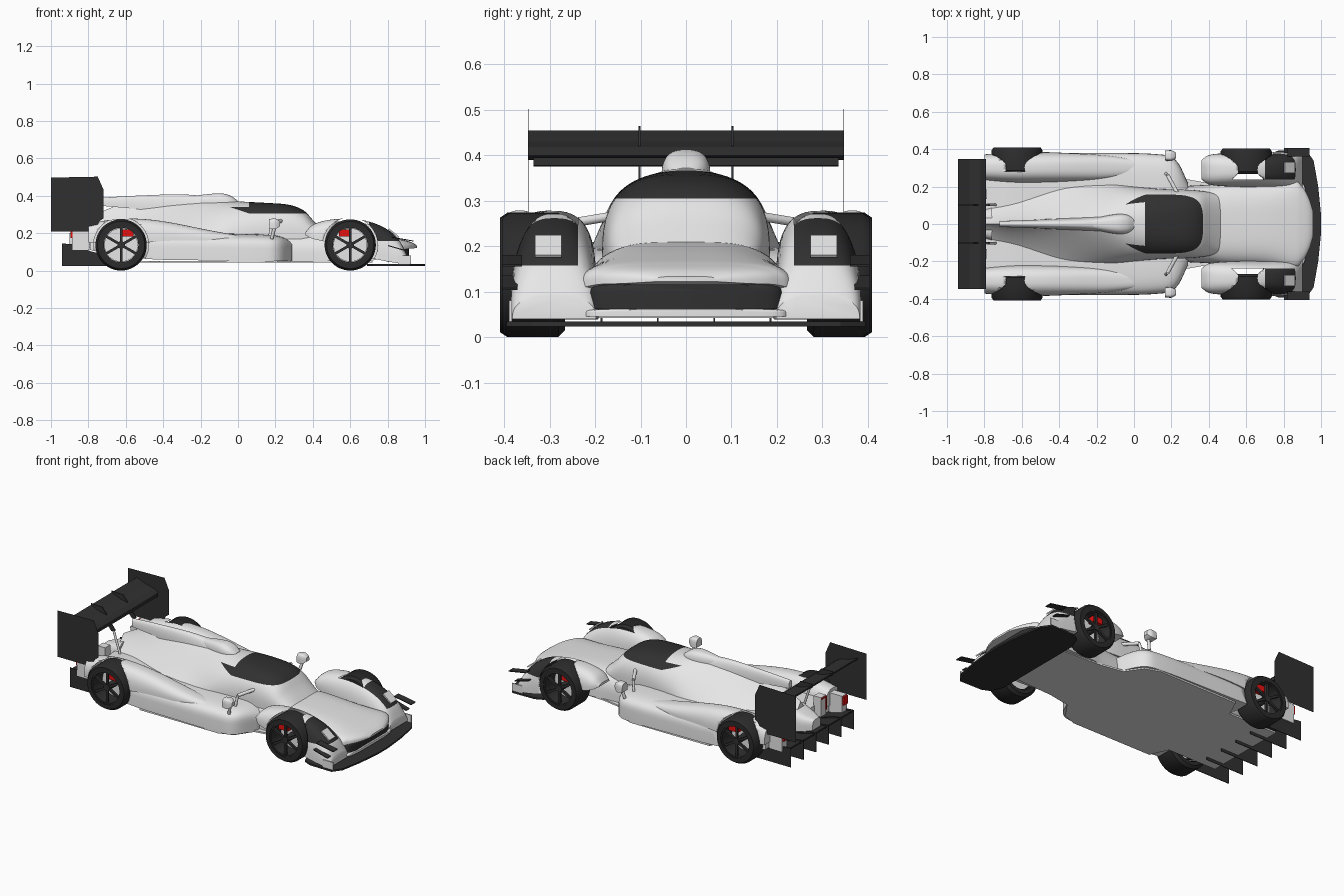
import bpy, bmesh, math
from mathutils import Matrix, Vector

old = bpy.data.objects.get("Cube")
if old:
    bpy.data.objects.remove(old, do_unlink=True)


def material(name, r, g, b):
    m = bpy.data.materials.new(name)
    m.use_nodes = True
    m.diffuse_color = (r, g, b, 1)
    m.node_tree.nodes["Principled BSDF"].inputs["Base Color"].default_value = (r, g, b, 1)
    return m


WHITE = material("body_white", .8, .8, .8)
DARK = material("carbon_black", .03, .03, .03)
RUBBER = material("tyre_black", .024, .024, .024)
RED = material("signal_red", .8, .005, .005)


def finish(name, bm, mats, smooth=True):
    bmesh.ops.recalc_face_normals(bm, faces=bm.faces[:])
    mesh = bpy.data.meshes.new(name)
    bm.to_mesh(mesh)
    bm.free()
    for m in mats:
        mesh.materials.append(m)
    obj = bpy.data.objects.new(name, mesh)
    bpy.context.collection.objects.link(obj)
    if smooth:
        activate(obj)
        bpy.ops.object.shade_smooth_by_angle(angle=math.radians(35))
    return obj


def activate(obj):
    bpy.ops.object.select_all(action='DESELECT')
    obj.select_set(True)
    bpy.context.view_layer.objects.active = obj


def spline(rows, steps=6):
    out = []
    for i in range(len(rows) - 1):
        a, b, c, d = (rows[max(0, min(len(rows) - 1, i + k))] for k in (-1, 0, 1, 2))
        for s in range(steps):
            t = s / steps
            out.append([q + t * ((r - p) + t * ((2 * p - 5 * q + 4 * r - u) + t * (3 * (q - r) + u - p))) / 2
                        for p, q, r, u in zip(a, b, c, d)])
    return out + [list(rows[-1])]


def skin(bm, rings, wrap=False):
    n = len(rings[0])
    pairs = list(zip(rings, rings[1:] + rings[:1])) if wrap else list(zip(rings, rings[1:]))
    for a, b in pairs:
        for j in range(n):
            k = (j + 1) % n
            bm.faces.new((a[j], a[k], b[k], b[j]))


def loft(name, rows, mats=(WHITE,), yc=0, power=None, seg=32, planes=()):
    """Domed sections along x; rows hold x, half width, bottom, top and optional power."""
    bm = bmesh.new()
    rings = []
    for row in spline(rows):
        x, hw, z0, z1 = row[:4]
        e = 2 / (power or row[4])
        ring = []
        for j in range(seg + 1):
            c, s = math.cos(math.pi * j / seg), abs(math.sin(math.pi * j / seg))
            ring.append(bm.verts.new((x, yc + hw * math.copysign(abs(c) ** e, c), z0 + (z1 - z0) * s ** e)))
        rings.append(ring)
    skin(bm, rings)
    bm.faces.new(rings[0])
    bm.faces.new(rings[-1])
    for co, no in planes:
        bmesh.ops.bisect_plane(bm, geom=bm.verts[:] + bm.edges[:] + bm.faces[:], plane_co=co, plane_no=no)
    return finish(name, bm, mats)


def prism(name, pts, axis, lo, hi, mat):
    bm = bmesh.new()
    place = (lambda p, h: (p[0], h, p[1])) if axis == 'y' else (lambda p, h: (p[0], p[1], h))
    rings = [[bm.verts.new(place(p, h)) for p in pts] for h in (lo, hi)]
    skin(bm, rings)
    bm.faces.new(rings[0])
    bm.faces.new(rings[1])
    return finish(name, bm, [mat], False)


def box(name, centre, size, mat, tilt=0):
    bm = bmesh.new()
    m = Matrix.Translation(centre) @ Matrix.Rotation(tilt, 4, 'Y') @ Matrix.Diagonal((*size, 1))
    bmesh.ops.create_cube(bm, size=1, matrix=m)
    return finish(name, bm, [mat], False)


def rod(name, a, b, r, mat):
    a, b = Vector(a), Vector(b)
    bm = bmesh.new()
    m = Matrix.Translation((a + b) / 2) @ (b - a).to_track_quat('Z', 'Y').to_matrix().to_4x4()
    bmesh.ops.create_cone(bm, cap_ends=True, segments=32, radius1=r, radius2=r, depth=(b - a).length, matrix=m)
    return finish(name, bm, [mat])


def lathe(name, profile, x, z, mat):
    bm = bmesh.new()
    rings = []
    for i in range(48):
        a = math.tau * i / 48
        rings.append([bm.verts.new((x + r * math.cos(a), y, z + r * math.sin(a))) for r, y in profile])
    skin(bm, rings, True)
    return finish(name, bm, [mat])


def mirror_y(obj):
    mod = obj.modifiers.new("mirror", 'MIRROR')
    mod.use_axis = (False, True, False)
    mod.use_mirror_merge = False
    return obj


def cut_well(obj, x, inner, sides=(1,)):
    for s in sides:
        cutter = rod("well_cutter", (x, s * inner, HUB), (x, s * .6, HUB), .147, WHITE)
        cutter.hide_render = True
        mod = obj.modifiers.new("well", 'BOOLEAN')
        mod.operation, mod.solver, mod.object = 'DIFFERENCE', 'EXACT', cutter
        activate(obj)
        bpy.ops.object.modifier_apply(modifier=mod.name)
        bpy.data.objects.remove(cutter, do_unlink=True)


def paint(obj, rule):
    for f in obj.data.polygons:
        f.material_index = 1 if rule(f.center) else 0


HUB, FRONT, REAR = .137, .6, -.625

# Nose and central tub
loft("nose_tub", [(.957, .07, .122, .134), (.935, .14, .118, .148), (.9, .2, .115, .16), (.85, .235, .1, .171),
                  (.7, .228, .05, .192), (.5, .222, .05, .207), (.4, .21, .05, .21), (.2, .2, .05, .205)], power=3.4)
loft("nose_grille", [(.915, .15, .062, .118), (.885, .21, .062, .12), (.78, .215, .06, .12)], (DARK,), power=8)
loft("grille_lip", [(.925, .13, .046, .062), (.9, .22, .046, .062), (.8, .22, .046, .062)], power=8)

# Cockpit with engine cover, the screen cut in at its edges
cover = loft("cockpit_and_engine_cover", [
    (.47, .15, .17, .203, 2.4), (.41, .168, .17, .26, 2.6), (.35, .178, .17, .322, 2.8), (.27, .184, .17, .352, 2.9),
    (.15, .187, .17, .362, 2.8), (0, .2, .17, .37, 2.1), (-.15, .22, .17, .382, 1.3), (-.4, .23, .17, .374, .92),
    (-.65, .2, .15, .345, .78), (-.79, .17, .15, .28, .8)], (WHITE, DARK), seg=48,
    planes=[((0, 0, .305), (0, 0, 1)), ((.06, 0, 0), (1, 0, 0)), ((0, 0, .34), (0, 0, 1)),
            ((.06, 0, .305), (1, 0, 3))])
paint(cover, lambda c: c.z > .305 and (c.x > .06 or (c.z < .34 and c.x + 3 * c.z > .975)))
loft("spine_fin", [(-.1, .05, .3, .39), (-.3, .035, .3, .407), (-.55, .022, .33, .4), (-.72, .016, .345, .39)],
     power=2.5)
loft("roof_intake", [(0, .03, .35, .372), (-.04, .05, .35, .4), (-.1, .052, .35, .413), (-.22, .03, .35, .402)],
     power=2.8)

# Side pods
pods = loft("side_pods", [(.29, .215, .05, .15), (.22, .345, .05, .185), (.1, .375, .05, .195), (-.2, .38, .055, .2),
                          (-.45, .38, .06, .205), (-.65, .37, .08, .21), (-.79, .345, .11, .2)], power=6)
cut_well(pods, REAR, .262, (1, -1))

# Fenders, opened around the wheels
rear_fender = loft("rear_fenders", [(.02, .04, .16, .185), (-.15, .065, .16, .215), (-.35, .077, .16, .255),
                                    (-.5, .083, .15, .275), (-.65, .083, .15, .276), (-.8, .07, .15, .25)],
                   yc=.302, power=2.6)
cut_well(rear_fender, REAR, .28)
mirror_y(rear_fender)
front_fender = loft("front_fenders", [(.36, .05, .19, .205), (.4, .078, .17, .245), (.48, .088, .15, .27),
                                      (.6, .093, .1, .278), (.7, .094, .07, .262), (.79, .096, .05, .225),
                                      (.86, .097, .04, .165), (.9, .092, .04, .09)],
                    (WHITE, DARK), yc=.29, power=2.7,
                    planes=[((0, 0, .158), (0, 0, 1)), ((.7, 0, 0), (1, 0, 0)), ((0, .238, 0), (0, 1, 0))])
cut_well(front_fender, FRONT, .238)
paint(front_fender, lambda c: c.x > .7 and c.z > .158 and c.y > .238)
mirror_y(front_fender)
mirror_y(box("headlights", (.832, .303, .2), (.07, .058, .008), WHITE, math.radians(39)))
mirror_y(box("upper_dive_plane", (.88, .383, .168), (.12, .044, .005), DARK, math.radians(10)))
mirror_y(box("lower_dive_plane", (.85, .388, .12), (.1, .034, .005), DARK, math.radians(16)))
mirror_y(box("splitter_end_plate", (.89, .386, .057), (.07, .006, .048), WHITE))


# Splitter and floor, outlined on one side and reflected
def plan(half):
    return half + [(x, -y) for x, y in reversed(half)]


prism("front_splitter", plan([(.69, .29), (.72, .37), (.77, .392), (.92, .395), (.96, .34), (.985, .2), (1, .05)]),
      'z', .024, .034, DARK)
prism("floor", plan([(-.8, .26), (-.47, .26), (-.42, .37), (.12, .372), (.21, .34), (.28, .24), (.42, .215),
                     (.72, .2)]), 'z', .042, .052, WHITE)

# Diffuser with fins
prism("diffuser_ramp", [(-.62, .05), (-.62, .06), (-.93, .14), (-.93, .13)], 'y', -.31, .31, DARK)
for i in range(6):
    y = -.31 + .124 * i
    prism(f"diffuser_fin_{i + 1}", [(-.94, .025), (-.94, .145), (-.88, .14), (-.68, .06), (-.68, .025)],
          'y', y - .002, y + .002, DARK)

# Gearbox and tail lamps
loft("gearbox_case", [(-.76, .09, .12, .25), (-.84, .07, .13, .22), (-.9, .04, .14, .2)], power=4)
mirror_y(box("tail_lamp_post", (-.84, .295, .17), (.09, .045, .12), WHITE))
mirror_y(box("tail_lamp", (-.886, .295, .2), (.018, .036, .052), RED))
mirror_y(box("exhaust_frame", (-.81, .16, .2), (.05, .05, .12), WHITE))
mirror_y(box("inner_lamp_strip", (-.837, .16, .252), (.006, .05, .007), RED))
mirror_y(box("inner_lamp_upright", (-.837, .182, .21), (.006, .007, .08), RED))

# Rear wing
prism("wing_main_plane", [(-.79, .4), (-.81, .39), (-.88, .405), (-.94, .445), (-.94, .455), (-.88, .43),
                          (-.82, .418)], 'y', -.347, .347, DARK)
prism("wing_lower_plane", [(-.79, .395), (-.79, .378), (-.85, .376), (-.88, .4)], 'y', -.335, .335, DARK)
mirror_y(prism("wing_end_plate", [(-1, .21), (-1, .497), (-.75, .502), (-.718, .43), (-.718, .28), (-.74, .265),
                                  (-.77, .21)], 'y', .347, .348, DARK))
mirror_y(prism("wing_mount", [(-.94, .44), (-.94, .465), (-.86, .462), (-.81, .39), (-.77, .34), (-.8, .33),
                              (-.84, .38)], 'y', .1, .104, DARK))
mirror_y(rod("wing_pylon", (-.785, .102, .335), (-.74, .102, .2), .007, WHITE))

# Mirrors and camera stalks
mirror_y(rod("stalk_arm", (.24, .15, .268), (.18, .26, .25), .01, WHITE))
mirror_y(rod("stalk_post", (.18, .26, .25), (.17, .27, .18), .008, WHITE))
mirror_y(rod("mirror_post", (.2, .36, .25), (.18, .345, .17), .009, WHITE))
mirror_y(loft("mirror_shell", [(.165, .026, .225, .275), (.2, .028, .222, .278), (.225, .014, .238, .264)],
              yc=.366, power=4))

# Wheels with six spokes
TYRE = [(.1, 0), (.122, 0), (.137, .015), (.137, .122), (.126, .138), (.1, .138)]
RIM = [(.092, .01), (.101, .01), (.101, .134), (.092, .134)]
for label, x, inner, brake in (("front", FRONT, .266, -.026), ("rear", REAR, .271, .032)):
    mirror_y(lathe(label + "_tyres", [(r, inner + y) for r, y in TYRE], x, HUB, RUBBER))
    mirror_y(lathe(label + "_rims", [(r, inner + y) for r, y in RIM], x, HUB, DARK))
    bm = bmesh.new()
    for i in range(6):
        m = (Matrix.Translation((x, inner + .12, HUB)) @ Matrix.Rotation(math.tau * (i + .5) / 6, 4, 'Y')
             @ Matrix.Translation((.052, 0, 0)) @ Matrix.Diagonal((.088, .014, .014, 1)))
        bmesh.ops.create_cube(bm, size=1, matrix=m)
    mirror_y(finish(label + "_spokes", bm, [DARK], False))
    mirror_y(rod(label + "_hubs", (x, inner + .02, HUB), (x, inner + .13, HUB), .02, DARK))
    mirror_y(rod(label + "_brake_discs", (x, inner + .02, HUB), (x, inner + .04, HUB), .09, WHITE))
    mirror_y(box(label + "_calipers", (x + brake, inner + .088, HUB + .064), (.066, .044, .036), RED))
